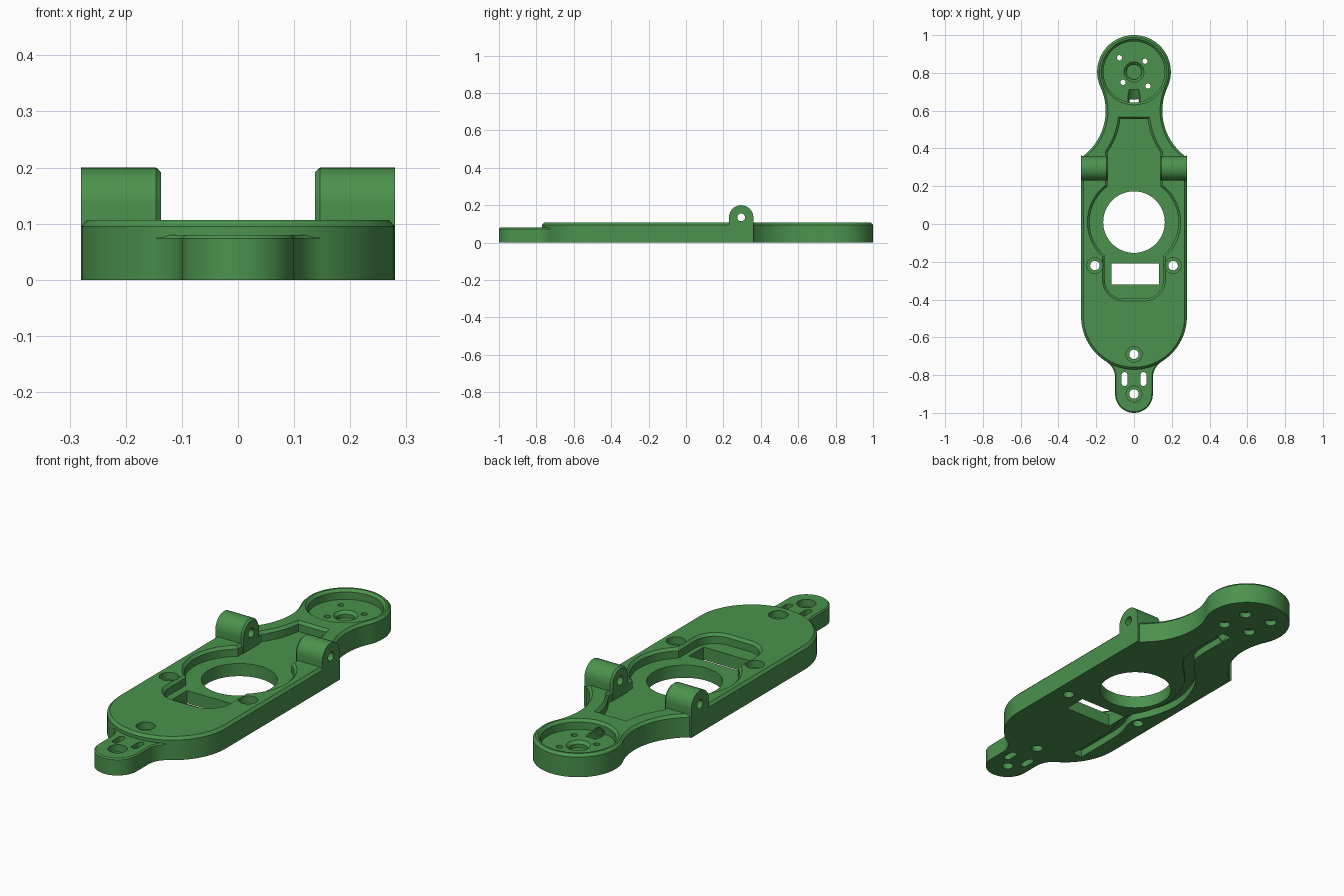
import bpy, bmesh, math
from mathutils import Vector

if "Cube" in bpy.data.objects:
    bpy.data.objects.remove(bpy.data.objects["Cube"])

TOP, FLOOR, TAB = 0.107, 0.06, 0.08

green = bpy.data.materials.new("green_plastic")
green.diffuse_color = (0.07, 0.29, 0.075, 1)
green.use_nodes = True
green.node_tree.nodes["Principled BSDF"].inputs["Base Color"].default_value = green.diffuse_color


def arc(cx, cy, r, a0, a1, n):
    """Points on an arc, angles in degrees, both ends included."""
    return [(cx + r * math.cos(math.radians(a0 + (a1 - a0) * i / n)),
             cy + r * math.sin(math.radians(a0 + (a1 - a0) * i / n))) for i in range(n + 1)]


def mirrored(half):
    """Close a right-hand half outline (bottom to top) with its mirror image."""
    left = [(-x, y) for x, y in reversed(half)]
    pts = []
    for p in half + left:
        if not pts or (Vector(p) - Vector(pts[-1])).length > 1e-4:
            pts.append(p)
    if (Vector(pts[0]) - Vector(pts[-1])).length < 1e-4:
        pts.pop()
    return pts


def offset(pts, d):
    """Move a counter-clockwise outline outward by d with mitred corners."""
    out = []
    for i, p in enumerate(pts):
        p, a, b = Vector(p), Vector(pts[i - 1]), Vector(pts[(i + 1) % len(pts)])
        e, f = (p - a).normalized(), (b - p).normalized()
        n, m = Vector((e.y, -e.x)), Vector((f.y, -f.x))
        out.append(p + (n + m) * d / (1 + n.dot(m)))
    return out


def loft(name, pts, layers, axis="z"):
    """Solid from one outline; layers are (height, outward offset)."""
    bm = bmesh.new()
    rings = []
    for h, d in layers:
        ring = []
        for u, v in (offset(pts, d) if d else pts):
            ring.append(bm.verts.new((u, v, h) if axis == "z" else (h, u, v)))
        rings.append(ring)
    n = len(pts)
    for lo, hi in zip(rings, rings[1:]):
        for i in range(n):
            bm.faces.new((lo[i], lo[(i + 1) % n], hi[(i + 1) % n], hi[i]))
    bm.faces.new(rings[0][::-1])
    bm.faces.new(rings[-1])
    bmesh.ops.recalc_face_normals(bm, faces=bm.faces)
    me = bpy.data.meshes.new(name)
    bm.to_mesh(me)
    bm.free()
    me.materials.append(green)
    ob = bpy.data.objects.new(name, me)
    bpy.context.collection.objects.link(ob)
    return ob


def combine(target, tool, op="DIFFERENCE"):
    tool.hide_render = True
    mod = target.modifiers.new("cut", "BOOLEAN")
    mod.operation, mod.solver, mod.object = op, "EXACT", tool
    bpy.context.view_layer.objects.active = target
    bpy.ops.object.modifier_apply(modifier=mod.name)
    bpy.data.objects.remove(tool, do_unlink=True)


def circle(x, y, r, n=32):
    return arc(x, y, r, 0, 360, n)[:-1]


def drill(x, y, r, z0=-0.05, z1=0.3, n=32):
    combine(frame, loft("drill", circle(x, y, r, n), [(z0, 0), (z1, 0)]))


def tangent(ax, ay, bx, by):
    return math.degrees(math.atan2(by - ay, bx - ax))


# Main frame: round front, straight sides, waisted neck, round motor end
neck = tangent(0, 0.805, 0.45, 0.6)
half = (arc(0, -0.49, 0.28, -90, 0, 24) + [(0.28, 0.362)]
        + arc(0.45, 0.6, 0.3, 233, 180 + neck, 20)
        + arc(0, 0.805, 0.195, neck, 90, 28)[1:])
frame = loft("frame", mirrored(half), [(0, 0), (0.095, 0), (TOP, -0.012)])

# Lower mounting tab, flared into the frame
flare = tangent(0.2, -0.813, 0, -0.49)
half = (arc(0, -0.9, 0.1, -90, 0, 16) + arc(0.2, -0.813, 0.1, 180, flare, 10)
        + [(0.13, -0.66)])
combine(frame, loft("tab", mirrored(half), [(0, 0), (TAB - 0.006, 0), (TAB, -0.006)]), "UNION")

# Sunken deck with a chamfered rim
a_top = 180 + math.degrees(math.asin(0.045 / 0.38))
a_low = 180 + math.degrees(math.asin(0.22 / 0.38))
ring_hi = math.degrees(math.acos(0.14 / 0.235))
ring_lo = -math.degrees(math.acos(0.155 / 0.235))
half = (arc(0.055, -0.295, 0.1, -90, 0, 10) + arc(0, 0.01, 0.235, ring_lo, ring_hi, 24)
        + arc(0.45, 0.6, 0.38, a_low, a_top, 12))
rim = [(FLOOR, 0), (TOP - 0.012, 0), (TOP + 0.02, 0.032)]
combine(frame, loft("deck_cutter", mirrored(half), rim))

# Motor cup with a blind, chamfered centre seat
combine(frame, loft("cup_cutter", circle(0, 0.805, 0.162, 64), rim))
combine(frame, loft("seat_cutter", circle(0, 0.805, 0.04, 40),
                    [(0.03, 0), (FLOOR - 0.013, 0), (FLOOR + 0.01, 0.023)]))

# Motor screw holes, counterbored from below
for x, y in ((-0.077, 0.88), (0.058, 0.862), (0.074, 0.73), (-0.058, 0.75)):
    drill(x, y, 0.014, n=20)
    drill(x, y, 0.027, z1=0.025, n=24)

# Hinge lugs with a rounded top and a pin hole
lug = [(0.23, 0.03), (0.36, 0.03)] + arc(0.295, 0.135, 0.065, 0, 180, 24)
for s in (1, -1):
    combine(frame, loft("hinge_lug", lug, [(s * 0.28, 0), (s * 0.146, 0), (s * 0.137, -0.008)], "x"),
            "UNION")
    combine(frame, loft("pin_cutter", circle(0.295, 0.135, 0.021, 24),
                        [(s * 0.1, 0), (s * 0.35, 0)], "x"))

# Large round opening and rectangular window
drill(0, 0.01, 0.163, n=64)
combine(frame, loft("window_cutter", [(-0.12, -0.32), (0.132, -0.32), (0.132, -0.21), (-0.12, -0.21)],
                    [(-0.05, 0), (0.3, 0)]))

# Counterbored mounting holes
for x, y, top in ((0.207, -0.22, TOP), (-0.207, -0.22, TOP), (0, -0.69, TOP), (0, -0.9, TAB)):
    drill(x, y, 0.025)
    drill(x, y, 0.042, z0=top - 0.035)

# Strap slots in the tab
for x in (-0.05, 0.05):
    slot = arc(x, -0.8, 0.016, 0, 180, 8) + arc(x, -0.842, 0.016, 180, 360, 8)
    combine(frame, loft("slot_cutter", slot, [(-0.05, 0), (0.3, 0)]))

# Cable channel winding along the underside
way = [Vector(p) for p in ((0, 0.66), (0, 0.42), (-0.05, 0.33), (-0.15, 0.22), (-0.2, 0.1),
                           (-0.212, 0), (-0.19, -0.11), (-0.15, -0.2), (-0.152, -0.26),
                           (-0.178, -0.36), (-0.18, -0.62))]
path = []
for i in range(len(way) - 1):
    p0, p1, p2, p3 = way[max(i - 1, 0)], way[i], way[i + 1], way[min(i + 2, len(way) - 1)]
    for k in range(5):
        t = k / 5
        path.append(0.5 * (2 * p1 + (p2 - p0) * t + (2 * p0 - 5 * p1 + 4 * p2 - p3) * t * t
                           + (3 * p1 - p0 - 3 * p2 + p3) * t ** 3))
path.append(way[-1])
left, right = [], []
for i, p in enumerate(path):
    d = (path[min(i + 1, len(path) - 1)] - path[max(i - 1, 0)]).normalized()
    side = Vector((-d.y, d.x)) * 0.025
    left.append(tuple(p + side))
    right.append(tuple(p - side))
combine(frame, loft("channel_cutter", right + left[::-1], [(-0.02, 0), (0.035, 0)]))

# Sloped cable passage from the motor cup down to the channel
passage = loft("passage_cutter", circle(0, 0, 0.032, 24), [(-0.065, 0), (0.065, 0)])
passage.rotation_euler = (math.radians(-63), 0, 0)
passage.location = (0, 0.645, 0.047)
bpy.context.view_layer.update()
combine(frame, passage)

# Smooth curved walls, keep edges crisp
bpy.ops.object.select_all(action="DESELECT")
frame.select_set(True)
bpy.context.view_layer.objects.active = frame
bpy.ops.object.shade_smooth_by_angle(angle=math.radians(25))
